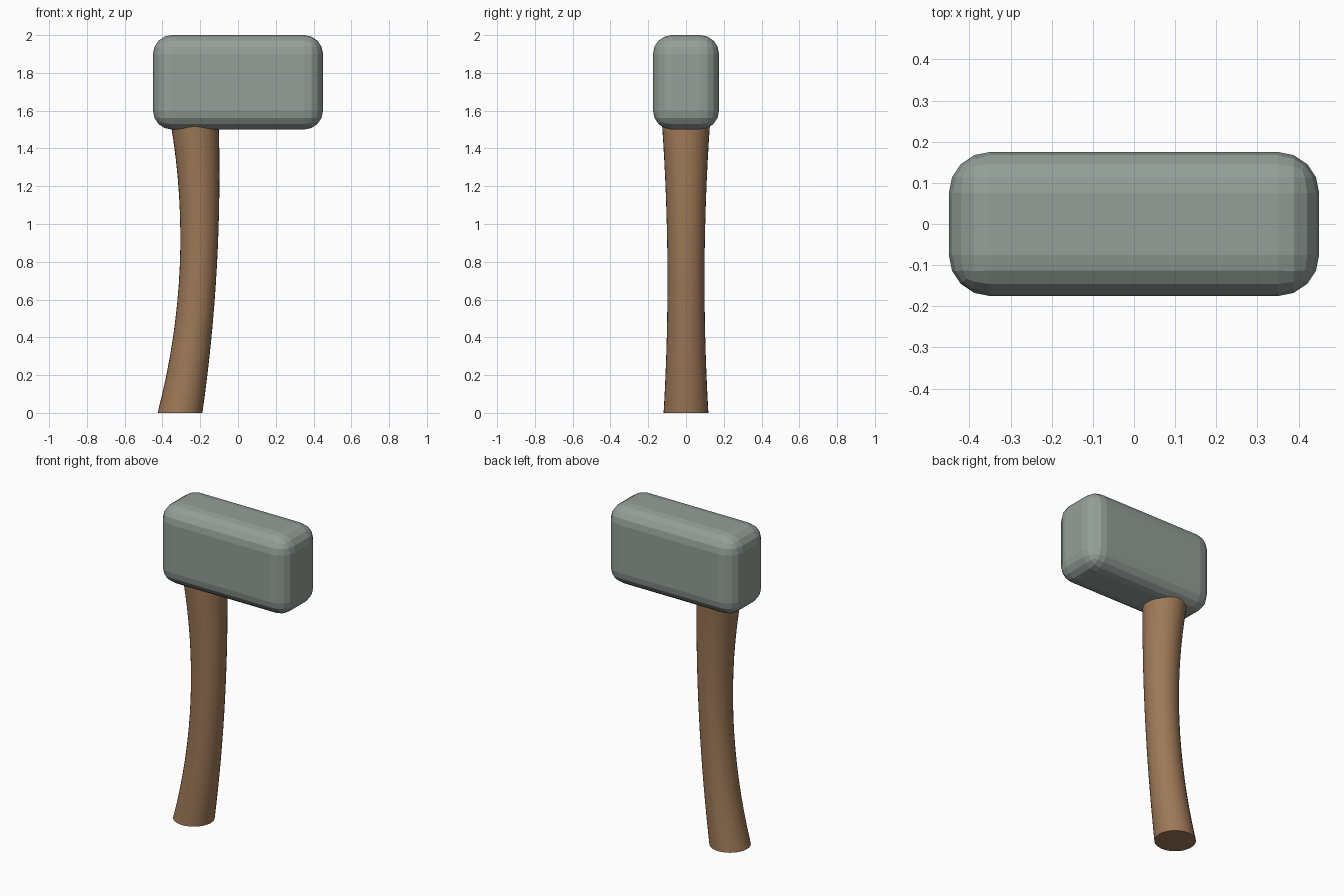
import bpy, bmesh, math

if "Cube" in bpy.data.objects:
    bpy.data.objects.remove(bpy.data.objects["Cube"])


def material(name, rgb):
    m = bpy.data.materials.new(name)
    m.diffuse_color = (*rgb, 1.0)
    m.use_nodes = True
    m.node_tree.nodes["Principled BSDF"].inputs["Base Color"].default_value = m.diffuse_color
    return m


def add_object(name, bm, mat):
    bmesh.ops.recalc_face_normals(bm, faces=bm.faces[:])
    mesh = bpy.data.meshes.new(name)
    bm.to_mesh(mesh)
    bm.free()
    mesh.materials.append(mat)
    ob = bpy.data.objects.new(name, mesh)
    bpy.context.collection.objects.link(ob)
    return ob


stone = material("grey_green_stone", (0.295, 0.345, 0.315))
wood = material("brown_wood", (0.34, 0.19, 0.095))

# Head: a box with rounded, faceted edges
bm = bmesh.new()
bmesh.ops.create_cube(bm, size=1)
for v in bm.verts:
    v.co = (v.co.x * 0.9, v.co.y * 0.35, v.co.z * 0.5 + 1.75)
bmesh.ops.bevel(bm, geom=bm.edges[:], offset=0.1, offset_type='OFFSET',
                segments=4, profile=0.5, affect='EDGES')
add_object("hammer_head", bm, stone)

# Handle: round rings along a gentle bow, slimmest in the middle
SIDES, RINGS, TOP = 32, 16, 1.54
bm = bmesh.new()
rings = []
for i in range(RINGS + 1):
    z = TOP * i / RINGS
    cx = -0.307 + 0.201 * z - 0.098 * z * z
    r = 0.098 + 0.042 * (z - 0.7) ** 2
    rings.append([bm.verts.new((cx + r * math.cos(2 * math.pi * k / SIDES),
                                r * math.sin(2 * math.pi * k / SIDES), z))
                  for k in range(SIDES)])
for a, b in zip(rings, rings[1:]):
    for k in range(SIDES):
        n = (k + 1) % SIDES
        bm.faces.new((a[k], a[n], b[n], b[k]))
bm.faces.new(rings[0][::-1])
bm.faces.new(rings[-1])
handle = add_object("handle", bm, wood)

bpy.ops.object.select_all(action='DESELECT')
handle.select_set(True)
bpy.context.view_layer.objects.active = handle
bpy.ops.object.shade_smooth_by_angle(angle=math.radians(40))
